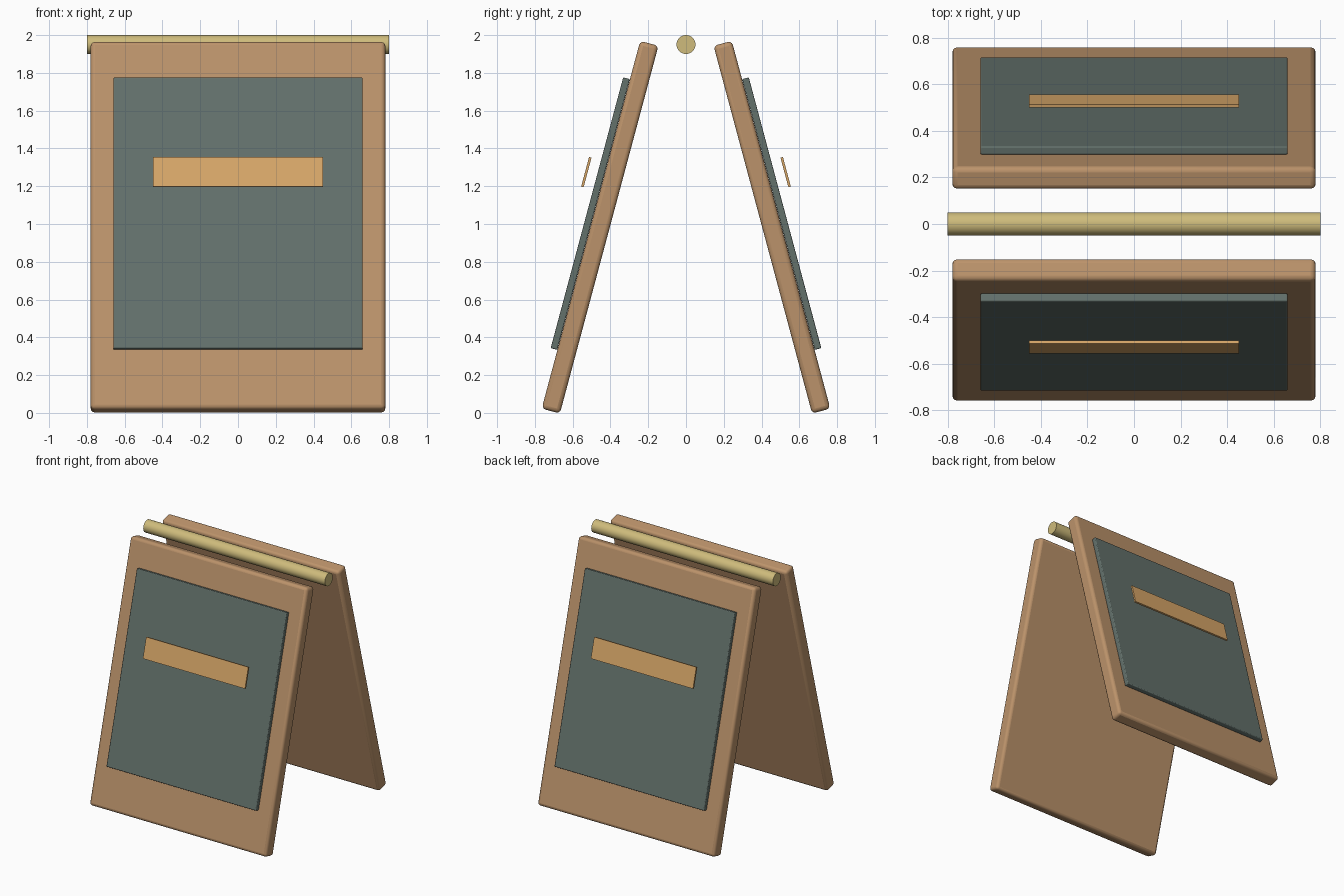
import bpy, math
from mathutils import Matrix

if "Cube" in bpy.data.objects:
    bpy.data.objects.remove(bpy.data.objects["Cube"])

TILT = math.radians(15)


def material(name, rgb):
    m = bpy.data.materials.new(name)
    m.diffuse_color = (*rgb, 1)
    m.use_nodes = True
    m.node_tree.nodes["Principled BSDF"].inputs["Base Color"].default_value = m.diffuse_color
    return m


wood = material("warm wood", (0.50, 0.29, 0.145))
slate = material("slate green", (0.125, 0.165, 0.148))
tan = material("light tan", (0.68, 0.385, 0.14))
brass = material("pale brass", (0.62, 0.50, 0.20))


def board(name, size, y, z, side, mat, bevel=0):
    """Box leaning towards the ridge; side is 1 for back, -1 for front."""
    bpy.ops.mesh.primitive_cube_add(size=1)
    ob = bpy.context.object
    ob.name = name
    ob.data.transform(Matrix.Diagonal((*size, 1)))
    ob.location = (0, side * y, z)
    ob.rotation_euler.x = side * TILT
    ob.data.materials.append(mat)
    if bevel:
        mod = ob.modifiers.new("soft edges", "BEVEL")
        mod.width = bevel
        mod.segments = 3
        bpy.ops.object.shade_smooth_by_angle(angle=math.radians(35))


# Two mirrored leaning leaves, each with a writing surface and a label strip
for label, side in (("front", -1), ("back", 1)):
    board(label + "_panel", (1.56, 0.10, 2.015), 0.455, 0.983, side, wood, 0.022)
    board(label + "_slate", (1.32, 0.036, 1.484), 0.507, 1.055, side, slate, 0.006)
    board(label + "_label_strip", (0.90, 0.0135, 0.162), 0.5275, 1.275, side, tan)

# Ridge rod between the tops of the leaves
bpy.ops.mesh.primitive_cylinder_add(vertices=32, radius=0.05, depth=1.60,
                                    location=(0, 0, 1.95),
                                    rotation=(0, math.pi / 2, 0))
rod = bpy.context.object
rod.name = "ridge_rod"
rod.data.materials.append(brass)
bpy.ops.object.shade_smooth_by_angle(angle=math.radians(35))
